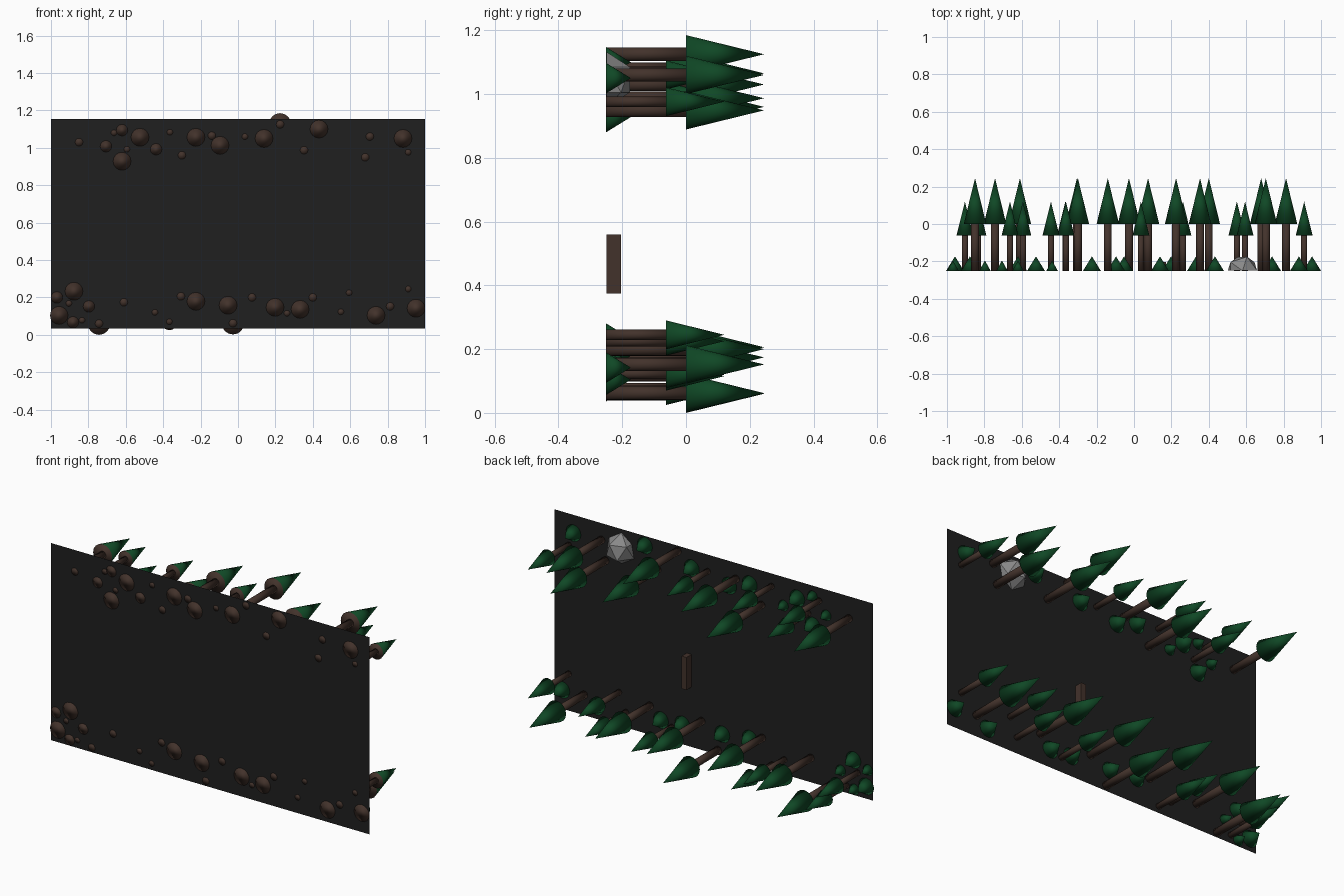
import bpy, bmesh, math
from mathutils import Matrix, Vector

if "Cube" in bpy.data.objects:
    bpy.data.objects.remove(bpy.data.objects["Cube"])

BASE = -0.25  # y of the board that everything grows from


def mat(name, r, g, b):
    m = bpy.data.materials.new(name)
    m.diffuse_color = (r, g, b, 1)
    m.use_nodes = True
    m.node_tree.nodes["Principled BSDF"].inputs["Base Color"].default_value = m.diffuse_color
    return m


DARK = mat("dark_ground", 0.014, 0.014, 0.014)
BARK = mat("bark_brown", 0.055, 0.032, 0.024)
GREEN = mat("leaf_green", 0.005, 0.065, 0.019)
STONE = mat("stone_grey", 0.25, 0.25, 0.25)


def finish(bm, name, mats, smooth=False):
    me = bpy.data.meshes.new(name)
    for f in bm.faces:
        f.smooth = smooth
    bm.to_mesh(me)
    bm.free()
    for m in mats:
        me.materials.append(m)
    ob = bpy.data.objects.new(name, me)
    bpy.context.collection.objects.link(ob)
    return ob


def cone(name, x, z, y0, y1, r0, r1, mats):
    """Cone or cylinder along +y; the face looking to -y takes the second material."""
    bm = bmesh.new()
    bmesh.ops.create_cone(bm, cap_ends=True, segments=16, radius1=r0, radius2=r1, depth=y1 - y0,
                          matrix=Matrix.Translation((x, (y0 + y1) / 2, z)) @ Matrix.Rotation(-math.pi / 2, 4, 'X'))
    bm.normal_update()
    if len(mats) > 1:
        for f in bm.faces:
            f.material_index = 1 if f.normal.y < -0.9 else 0
    return finish(bm, name, mats, True)


def tree(name, x, z, trunk_r, y0, y1, r):
    cone(name + "_trunk", x, z, BASE - 0.001, y0 + 0.01, trunk_r, trunk_r, [BARK])
    cone(name + "_crown", x, z, y0, y1, r, 0, [GREEN, BARK])


# ground board
bm = bmesh.new()
bm.faces.new([bm.verts.new((x, BASE, z)) for x, z in ((-1, 0.034), (1, 0.034), (1, 1.153), (-1, 1.153))])
finish(bm, "ground_board", [DARK])

# tall trees, upper row then lower row
tall = [(-0.85, 1.03), (-0.30, 0.96), (-0.14, 1.065), (0.225, 1.125), (0.353, 0.987), (0.68, 0.949), (0.705, 1.06),
        (-0.743, 0.06), (-0.61, 0.174), (-0.305, 0.206), (-0.027, 0.062), (0.075, 0.20), (0.40, 0.20), (0.813, 0.152)]
for i, (x, z) in enumerate(tall):
    tree(f"tall_tree_{i}", x, z, 0.021, 0.0, 0.245, 0.06)

# small trees
small = [(-0.663, 1.08), (-0.594, 0.992), (-0.364, 1.083), (0.037, 1.06), (0.91, 0.976),
         (-0.904, 0.168), (-0.834, 0.078), (-0.444, 0.12), (-0.367, 0.07), (0.262, 0.115),
         (0.55, 0.123), (0.594, 0.225), (0.91, 0.245)]
for i, (x, z) in enumerate(small):
    tree(f"small_tree_{i}", x, z, 0.016, -0.062, 0.12, 0.045)

# bushes: x, z
big_bush = [(-0.62, 0.928), (-0.524, 1.056), (-0.225, 1.056), (-0.096, 1.013), (0.139, 1.05), (0.433, 1.10),
            (0.882, 1.05), (-0.877, 0.233), (-0.957, 0.104), (-0.225, 0.179), (-0.053, 0.158), (0.198, 0.147),
            (0.332, 0.136), (0.738, 0.104), (0.952, 0.142)]
little_bush = [(-0.62, 1.094), (-0.706, 1.008), (-0.438, 0.992), (-0.968, 0.20), (-0.882, 0.067), (-0.797, 0.152)]
for kind, spots, r, h in (("big", big_bush, 0.048, 0.077), ("little", little_bush, 0.031, 0.055)):
    for i, (x, z) in enumerate(spots):
        cone(f"{kind}_bush_{i}", x, z, BASE - 0.001, BASE + h, r, 0, [GREEN, BARK])

# rock: half of a coarse faceted ball resting on the board
bm = bmesh.new()
bmesh.ops.create_icosphere(bm, subdivisions=1, radius=0.088, matrix=Matrix.Translation((0.58, BASE, 1.045)))
bmesh.ops.bisect_plane(bm, geom=bm.verts[:] + bm.edges[:] + bm.faces[:], plane_co=Vector((0, BASE + 0.0005, 0)),
                       plane_no=Vector((0, -1, 0)), clear_outer=True)
finish(bm, "rock", [STONE])

# post
bm = bmesh.new()
bmesh.ops.create_cube(bm, size=1, matrix=Matrix.Translation((0.155, BASE + 0.0235, 0.467))
                      @ Matrix.Diagonal((0.03, 0.045, 0.185, 1)))
finish(bm, "post", [BARK])
